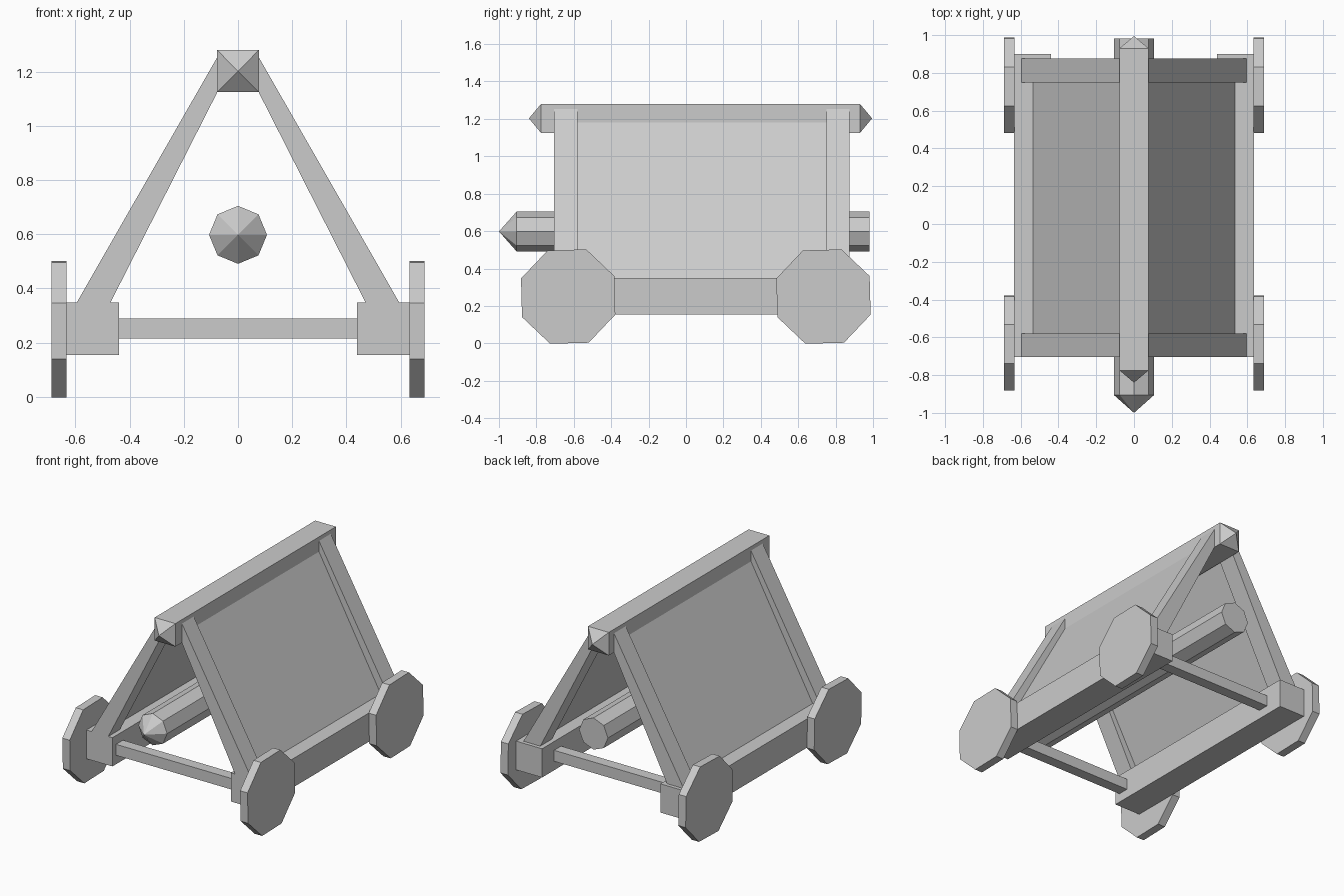
import bpy, bmesh, math
from mathutils import Matrix, Vector

cube = bpy.data.objects.get("Cube")
if cube:
    bpy.data.objects.remove(cube, do_unlink=True)

GREY = (0.6, 0.6, 0.6, 1)
wood = bpy.data.materials.new("grey_wood")
wood.use_nodes = True
wood.diffuse_color = GREY
wood.node_tree.nodes["Principled BSDF"].inputs["Base Color"].default_value = GREY


def finish(name, bm):
    bmesh.ops.recalc_face_normals(bm, faces=bm.faces)
    mesh = bpy.data.meshes.new(name)
    bm.to_mesh(mesh)
    bm.free()
    mesh.materials.append(wood)
    obj = bpy.data.objects.new(name, mesh)
    bpy.context.collection.objects.link(obj)
    return obj


def box(name, x, y, z):
    """Box from (min, max) ranges."""
    bm = bmesh.new()
    bmesh.ops.create_cube(bm, size=1)
    for v in bm.verts:
        v.co = [r[0] if c < 0 else r[1] for c, r in zip(v.co, (x, y, z))]
    return finish(name, bm)


def extrude_y(name, profile, y0, y1, tip0=None, tip1=None):
    """Extrude an (x, z) profile along y, optionally closing ends with points."""
    bm = bmesh.new()
    rings = [[bm.verts.new((x, y, z)) for x, z in profile] for y in (y0, y1)]
    n = len(profile)
    for i in range(n):
        j = (i + 1) % n
        bm.faces.new((rings[0][i], rings[0][j], rings[1][j], rings[1][i]))
    cx, cz = (sum(c) / n for c in zip(*profile))
    for ring, tip in zip(rings, (tip0, tip1)):
        if tip is None:
            bm.faces.new(ring)
        else:
            apex = bm.verts.new((cx, tip, cz))
            for i in range(n):
                bm.faces.new((ring[i], ring[(i + 1) % n], apex))
    return finish(name, bm)


def wheel(name, side, y):
    bm = bmesh.new()
    bmesh.ops.create_cone(bm, cap_ends=True, segments=8, radius1=0.27,
                          radius2=0.27, depth=0.055)
    turn = Matrix.Rotation(math.radians(24), 4, 'X') @ Matrix.Rotation(math.pi / 2, 4, 'Y')
    bmesh.ops.transform(bm, verts=bm.verts,
                        matrix=Matrix.Translation((side * 0.661, y, 0.25)) @ turn)
    return finish(name, bm)


ends = {"front": (-0.63, -0.705, -0.58), "back": (0.735, 0.75, 0.875)}

# Roof profiles for one side; rafters taper upward, panel runs along their middle
rafter = [(0.60, 0.34), (0.077, 1.253), (0.05, 1.253), (0.077, 1.123), (0.475, 0.34)]
panel = [(0.54, 0.34), (0.072, 1.19), (0.062, 1.19), (0.53, 0.34)]

for side, label in ((1, "left"), (-1, "right")):
    xs = sorted((side * 0.44, side * 0.635))
    box(label + "_base_beam", xs, (-0.705, 0.90), (0.155, 0.348))
    extrude_y(label + "_roof_panel", [(side * x, z) for x, z in panel], -0.585, 0.755)
    for end, (axle_y, r0, r1) in ends.items():
        wheel(f"{end}_{label}_wheel", side, axle_y)
        extrude_y(f"{end}_{label}_rafter", [(side * x, z) for x, z in rafter], r0, r1)

# Axles between the base beams
for end, (axle_y, r0, r1) in ends.items():
    box(end + "_axle", (-0.45, 0.45), (axle_y - 0.037, axle_y + 0.037), (0.215, 0.289))

# Ridge beam with pyramid ends
w = 0.077
ridge = [(-w, 1.125), (w, 1.125), (w, 1.28), (-w, 1.28)]
extrude_y("ridge_beam", ridge, -0.775, 0.93, -0.84, 0.995)

# Eight-sided ram with a pointed front and flat back
ram = [(0.107 * math.cos(i * math.pi / 4), 0.598 + 0.107 * math.sin(i * math.pi / 4))
       for i in range(8)]
extrude_y("ram_log", ram, -0.905, 0.982, -1.0)
